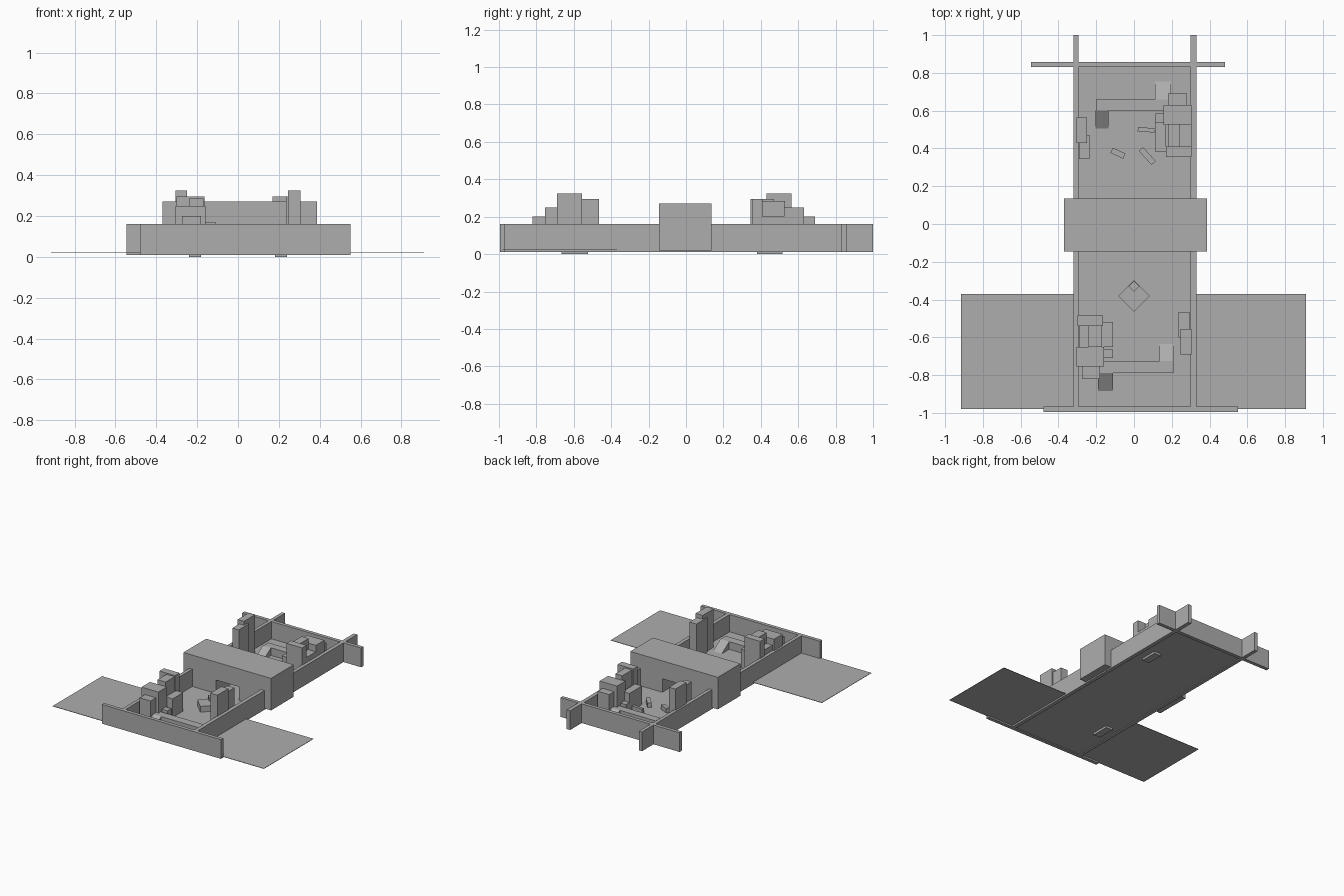
import bpy, bmesh, math
from mathutils import Matrix

grey = bpy.data.materials.new("plain_grey")
grey.diffuse_color = (0.42, 0.42, 0.42, 1)


def finish(name, bm):
    bmesh.ops.recalc_face_normals(bm, faces=bm.faces)
    me = bpy.data.meshes.new(name)
    bm.to_mesh(me)
    bm.free()
    me.materials.append(grey)
    ob = bpy.data.objects.new(name, me)
    bpy.context.collection.objects.link(ob)
    return ob


def box(name, x0, x1, y0, y1, z0, z1, turn=0):
    """Box from its limits, turned about its own vertical axis."""
    bm = bmesh.new()
    bmesh.ops.create_cube(bm, size=1)
    m = (Matrix.Translation(((x0 + x1) / 2, (y0 + y1) / 2, (z0 + z1) / 2))
         @ Matrix.Rotation(math.radians(turn), 4, 'Z')
         @ Matrix.Diagonal((x1 - x0, y1 - y0, z1 - z0, 1)))
    bm.transform(m)
    return finish(name, bm)


def prism(name, profile, axis, a, b):
    """Extrude a profile along x (points are y, z) or y (points are x, z)."""
    bm = bmesh.new()
    pts = [(a, p, z) if axis == 'x' else (p, a, z) for p, z in profile]
    face = bm.faces.new([bm.verts.new(p) for p in pts])
    ext = bmesh.ops.extrude_face_region(bm, geom=[face])
    verts = [g for g in ext['geom'] if isinstance(g, bmesh.types.BMVert)]
    bmesh.ops.translate(bm, verts=verts,
                        vec=(b - a, 0, 0) if axis == 'x' else (0, b - a, 0))
    return finish(name, bm)


FLOOR, WALL, BASE = 0.025, 0.16, 0.01

# Floor and the thin ground sheets either side
box("floor", -0.30, 0.30, -0.97, 0.84, 0.017, FLOOR)
box("left_ground", -0.915, -0.31, -0.98, -0.37, 0.022, FLOOR)
box("right_ground", 0.32, 0.91, -0.98, -0.37, 0.022, FLOOR)

# Perimeter walls
box("left_wall", -0.32, -0.293, -0.97, 1.0, BASE, WALL)
box("right_wall", 0.30, 0.33, -0.97, 1.0, BASE, WALL)
box("front_wall", -0.48, 0.55, -0.995, -0.967, BASE, WALL)
box("back_wall", -0.545, 0.483, 0.83, 0.858, BASE, WALL)

# Central block with a passage through it
prism("middle_block", [(-0.37, 0.02), (-0.09, 0.02), (-0.09, 0.13), (0.11, 0.13),
                       (0.11, 0.02), (0.387, 0.02), (0.387, 0.27), (-0.37, 0.27)],
      'y', -0.145, 0.135)

# Front stacks: x0, x1, y0, y1, top
front = [
    (-0.30, -0.165, -0.54, -0.485, 0.295), (-0.29, -0.24, -0.65, -0.54, 0.20),
    (-0.24, -0.17, -0.65, -0.54, 0.285), (-0.17, -0.11, -0.65, -0.52, 0.17),
    (-0.305, -0.16, -0.755, -0.65, 0.25), (-0.16, -0.11, -0.71, -0.665, 0.10),
    (-0.275, -0.18, -0.82, -0.755, 0.20),
    (0.235, 0.295, -0.60, -0.465, 0.295), (0.245, 0.305, -0.69, -0.555, 0.325)]
# Back stacks
back = [
    (0.17, 0.305, 0.355, 0.41, 0.295), (0.24, 0.305, 0.41, 0.53, 0.20),
    (0.18, 0.24, 0.41, 0.53, 0.285), (0.11, 0.17, 0.385, 0.54, 0.17),
    (0.155, 0.305, 0.525, 0.63, 0.25), (0.11, 0.16, 0.54, 0.585, 0.10),
    (0.18, 0.28, 0.63, 0.69, 0.20),
    (-0.29, -0.235, 0.345, 0.47, 0.295), (-0.305, -0.25, 0.43, 0.565, 0.325)]
for side, stacks in (("front", front), ("back", back)):
    for i, (x0, x1, y0, y1, top) in enumerate(stacks):
        box(f"{side}_stack_{i + 1}", x0, x1, y0, y1, 0.018, top)

# Feet that reach below the floor
box("front_foot", -0.24, -0.18, -0.665, -0.525, 0, FLOOR)
box("back_foot", 0.18, 0.24, 0.38, 0.515, 0, FLOOR)

# Raised walkways with a ramp at each end
DECK = 0.085
box("front_walkway", -0.18, 0.21, -0.79, -0.725, FLOOR, DECK)
box("back_walkway", -0.20, 0.18, 0.60, 0.66, FLOOR, DECK)
for name, x0, x1, low, high in (("front_inner_ramp", 0.135, 0.21, -0.635, -0.725),
                                ("front_outer_ramp", -0.19, -0.11, -0.885, -0.79),
                                ("back_outer_ramp", 0.11, 0.195, 0.755, 0.66),
                                ("back_inner_ramp", -0.205, -0.135, 0.505, 0.60)):
    prism(name, [(low, FLOOR), (high, FLOOR), (high, DECK)], 'x', x0, x1)

# Turned crates and loose planks
box("turned_crate", -0.059, 0.059, -0.441, -0.323, FLOOR, 0.07, 45)
box("small_crate", -0.02, 0.02, -0.35, -0.31, 0.07, 0.10, 45)
box("plank_1", 0.02, 0.11, 0.487, 0.51, FLOOR, 0.06, -4)
box("plank_2", -0.122, -0.048, 0.36, 0.39, FLOOR, 0.06, -25)
box("plank_3", 0.02, 0.12, 0.345, 0.375, FLOOR, 0.06, -48)
